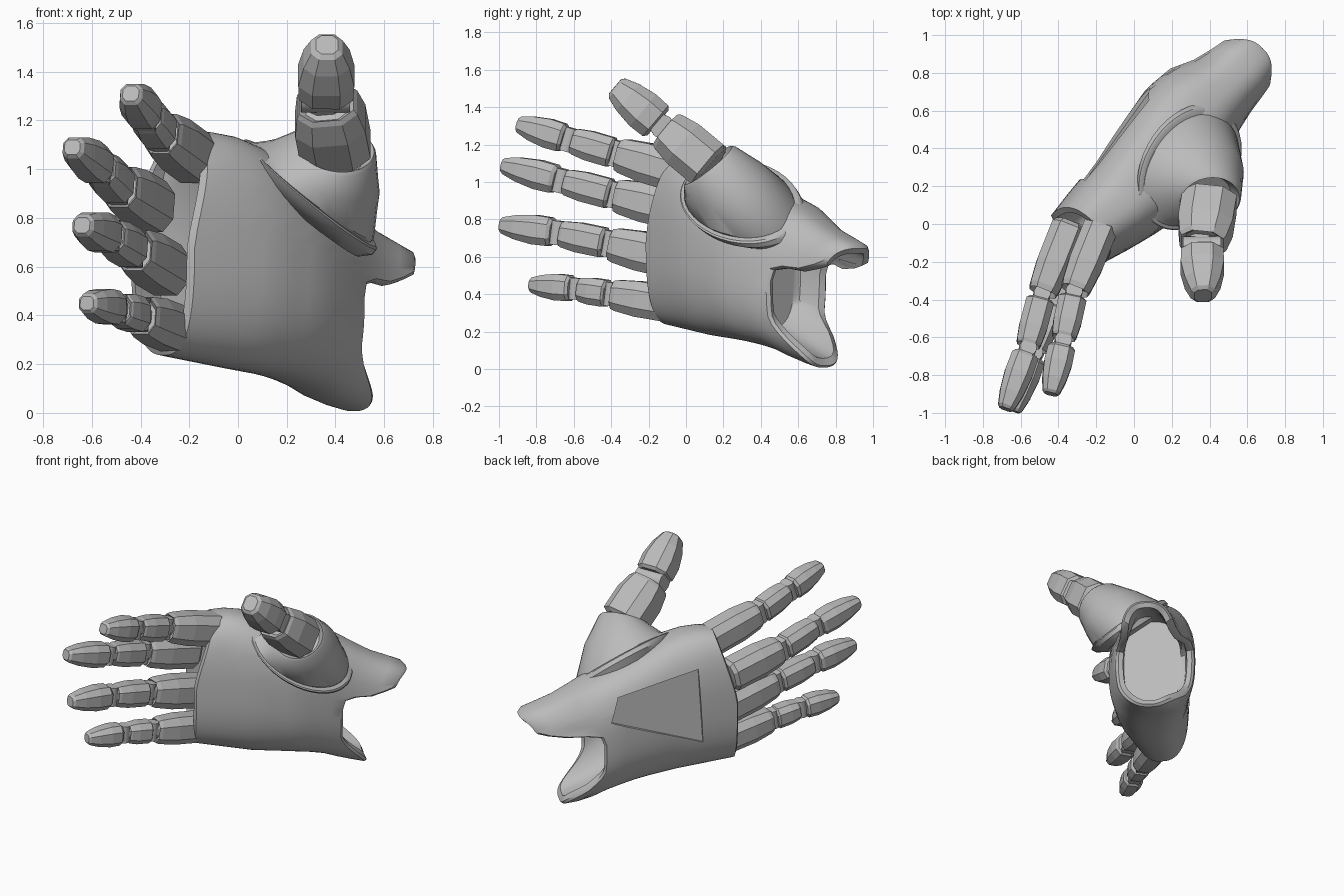
import bpy, bmesh, math
from mathutils import Vector

cube = bpy.data.objects.get("Cube")
if cube:
    bpy.data.objects.remove(cube, do_unlink=True)

grey = bpy.data.materials.new("plain_grey")
grey.use_nodes = True
grey.diffuse_color = (0.5, 0.5, 0.5, 1)
grey.node_tree.nodes["Principled BSDF"].inputs["Base Color"].default_value = (0.5, 0.5, 0.5, 1)


def loft(name, rings, smooth=0):
    """Closed solid skinned over rings of equal length."""
    bm = bmesh.new()
    rows = [[bm.verts.new(p) for p in ring] for ring in rings]
    n = len(rows[0])
    for a, b in zip(rows, rows[1:]):
        for i in range(n):
            bm.faces.new((a[i], a[(i + 1) % n], b[(i + 1) % n], b[i]))
    bm.faces.new(rows[0])
    bm.faces.new(rows[-1])
    bmesh.ops.recalc_face_normals(bm, faces=bm.faces[:])
    mesh = bpy.data.meshes.new(name)
    bm.to_mesh(mesh)
    bm.free()
    mesh.materials.append(grey)
    obj = bpy.data.objects.new(name, mesh)
    bpy.context.collection.objects.link(obj)
    if smooth:
        smooth_shade(obj, smooth)
    return obj


def smooth_shade(obj, angle):
    bpy.ops.object.select_all(action='DESELECT')
    obj.select_set(True)
    bpy.context.view_layer.objects.active = obj
    bpy.ops.object.shade_smooth_by_angle(angle=math.radians(angle))


# Hand frame: s runs from knuckles to wrist, t from the back to the palm side
def hand(s, t, z):
    r = math.sqrt(0.5)
    return Vector(((s + t) * r, (s - t) * r, z))


# Palm outline: s, back t, palm t, bottom z, top z
OUTLINE = [
    (-0.30, -0.34, 0.02, 0.24, 1.11),
    (-0.10, -0.365, 0.08, 0.21, 1.16),
    (0.10, -0.38, 0.13, 0.18, 1.13),
    (0.35, -0.425, 0.14, 0.15, 1.02),
    (0.55, -0.46, 0.10, 0.11, 0.94),
    (0.72, -0.45, 0.05, 0.04, 0.87),
    (0.88, -0.38, 0.02, 0.00, 0.77),
    (1.00, -0.37, 0.01, 0.09, 0.72),
    (1.14, -0.35, 0.00, 0.22, 0.66),
]
POWER = 0.77


def outline(s):
    s = min(max(s, OUTLINE[0][0]), OUTLINE[-1][0])
    for a, b in zip(OUTLINE, OUTLINE[1:]):
        if s <= b[0]:
            f = (s - a[0]) / (b[0] - a[0])
            return [p + (q - p) * f for p, q in zip(a, b)][1:]


def skin(s, ang, inset=0.0):
    back, front, low, high = outline(s)
    c, n = math.cos(ang), math.sin(ang)
    t = math.copysign(abs(c) ** POWER, c) * ((front - back) / 2 - inset)
    z = math.copysign(abs(n) ** POWER, n) * ((high - low) / 2 - inset)
    return hand(s, (back + front) / 2 + t, (low + high) / 2 + z)


def back_t(s, z):
    """Depth of the back surface at a given height."""
    back, front, low, high = outline(s)
    n = (abs(2 * z - low - high) / (high - low)) ** (1 / POWER)
    return (back + front) / 2 - (1 - n * n) ** (POWER / 2) * (front - back) / 2


def wrist_end(ang):
    """Cuff edge: broad flap above, narrower one below, notches at the sides."""
    c, n = math.cos(ang), math.sin(ang)
    start, stop, tip = (0.03, 0.5, 1.14 - 0.12 * c * c) if n > 0 else (0.35, 0.98, 0.87)
    k = min(max((abs(n) - start) / (stop - start), 0), 1)
    k = k * k * (3 - 2 * k)
    side = 0.65 + 0.035 * c
    return side + (tip - side) * k


def knuckle_end(ang):
    return -0.29 + 0.13 * max(math.sin(ang), 0)


ANGLES = [2 * math.pi * i / 64 for i in range(64)]


def palm_ring(f, inset=0.0):
    return [skin(knuckle_end(a) + (wrist_end(a) - knuckle_end(a)) * f, a, inset) for a in ANGLES]


# Palm shell, recessed at the knuckles and hollow at the wrist
rings = [[skin(-0.15, a, 0.05) for a in ANGLES], palm_ring(0, 0.03), palm_ring(0.012)]
rings += [palm_ring(i / 12) for i in range(1, 12)]
rings += [palm_ring(0.985), palm_ring(1, 0.015), palm_ring(0.985, 0.05), palm_ring(0.85, 0.06)]
rings.append([skin(0.47, a, 0.09) for a in ANGLES])
palm = loft("palm", rings)

# Sunken panel on the back of the hand
PANEL = [(-0.05, 0.43), (-0.02, 0.95), (0.52, 0.82), (0.57, 0.66)]
floor = [hand(s, back_t(s, z) + 0.012, z) for s, z in PANEL]
outer = [hand(s, -0.7, z) for s, z in PANEL]
cutter = loft("panel_cutter", [floor, outer])
cutter.hide_render = True
cut = palm.modifiers.new("panel", 'BOOLEAN')
cut.operation = 'DIFFERENCE'
cut.object = cutter
cut.solver = 'EXACT'
bpy.ops.object.select_all(action='DESELECT')
palm.select_set(True)
bpy.context.view_layer.objects.active = palm
bpy.ops.object.modifier_apply(modifier="panel")
bpy.data.objects.remove(cutter, do_unlink=True)
smooth_shade(palm, 35)


def frame(p0, p1, up):
    d = (p1 - p0).normalized()
    up = (up - d * up.dot(d)).normalized()
    return d, up, d.cross(up)


def segment(name, p0, p1, up, steps):
    """Chamfered eight-sided block; steps are (fraction, half width, half height)."""
    d, u, side = frame(p0, p1, up)
    shape = [(1, 0.5), (0.55, 1), (-0.55, 1), (-1, 0.5)]
    shape += [(-x, -y) for x, y in shape]
    return loft(name, [[p0.lerp(p1, f) + side * (x * w) + u * (y * h) for x, y in shape]
                       for f, w, h in steps])


def disc(centre, normal, up, w, h, sides):
    """Ellipse of half width w and half height h along up."""
    d, u, side = frame(centre, centre + normal, up)
    turns = [2 * math.pi * i / sides for i in range(sides)]
    return [centre + side * (math.cos(a) * w) + u * (math.sin(a) * h) for a in turns]


def cuff(w, h, taper):
    """Hollow-ended sleeve profile."""
    a, b = w * taper, h * taper
    return [(0, w * 0.8, h * 0.8), (0.06, w, h), (0.6, w, h), (0.93, a, b),
            (1, a * 0.9, b * 0.9), (0.93, a * 0.7, b * 0.7)]


def nail_end(w, h):
    """Tapered, blunt fingertip profile."""
    return [(0, w * 0.8, h * 0.8), (0.06, w * 0.97, h * 0.97), (0.35, w, h),
            (0.7, w * 0.85, h * 0.82), (0.95, w * 0.62, h * 0.56), (1, w * 0.45, h * 0.4)]


def hinge(name, centre, d, up, r, half):
    """Pin with a short link through it."""
    d, u, side = frame(centre, centre + d, up)
    loft(name + "_pin", [disc(centre + u * k, u, d, r, r, 12) for k in (-half, half)], 35)
    segment(name + "_link", centre - d * r * 1.7, centre + d * r * 1.7, up,
            [(0, r * 0.8, half * 0.7), (1, r * 0.8, half * 0.7)])


# Four fingers: base, two joints, tip and size
Z = Vector((0, 0, 1))
FINGERS = {
    "index": ((-0.17, 0.00, 1.04), (-0.32, -0.37, 1.15), (-0.38, -0.64, 1.23), (-0.44, -0.90, 1.31), 1.0),
    "middle": ((-0.34, 0.00, 0.84), (-0.49, -0.38, 0.93), (-0.57, -0.68, 1.01), (-0.68, -0.98, 1.09), 1.0),
    "ring": ((-0.28, -0.02, 0.58), (-0.43, -0.41, 0.67), (-0.535, -0.70, 0.73), (-0.64, -0.99, 0.77), 1.0),
    "little": ((-0.25, -0.05, 0.34), (-0.405, -0.40, 0.40), (-0.505, -0.60, 0.43), (-0.62, -0.83, 0.45), 0.9),
}
for name, (*points, k) in FINGERS.items():
    base, j1, j2, tip = map(Vector, points)
    d1, d2, d3 = (j1 - base).normalized(), (j2 - j1).normalized(), (tip - j2).normalized()
    segment(name + "_lower", base, j1 - d1 * 0.02, Z, cuff(0.093 * k, 0.106 * k, 0.87))
    segment(name + "_middle", j1 + d2 * 0.02, j2 - d2 * 0.04, Z, cuff(0.075 * k, 0.08 * k, 0.88))
    segment(name + "_tip", j2 + d3 * 0.01, tip, Z, nail_end(0.075 * k, 0.079 * k))
    hinge(name + "_knuckle", j1, d2, Z, 0.045 * k, 0.07 * k)
    hinge(name + "_joint", j2 - d3 * 0.015, d3, Z, 0.046 * k, 0.064 * k)

# Thumb: oval collar and flared base, turning from the palm corner to the thumb
root, neck = Vector((0.30, 0.29, 0.90)), Vector((0.40, 0.12, 1.09))
root_dir, neck_dir = Vector((0.65, -0.10, 0.75)), Vector((0.15, -0.62, 0.77))
LONG = Vector((0.66, 0.60, -0.49))


def flare(name, steps):
    """Oval shell between root and neck; steps are (fraction, half width, half length)."""
    loft(name, [disc(root + (neck - root) * f, root_dir.lerp(neck_dir, max(f, 0)), LONG, w, h, 40)
                for f, w, h in steps], 35)


flare("thumb_collar", [(-0.35, 0.24, 0.33), (-0.15, 0.29, 0.375), (-0.02, 0.295, 0.38),
                       (0.01, 0.285, 0.37), (0.01, 0.25, 0.33)])
flare("thumb_base", [(-0.2, 0.25, 0.33), (0.05, 0.265, 0.345), (0.5, 0.225, 0.26),
                     (0.95, 0.175, 0.175), (1, 0.16, 0.16), (0.85, 0.13, 0.13)])

# Thumb: lower part, hinge and tip
X = Vector((1, 0, 0))
knuckle, thumb_end = Vector((0.36, -0.12, 1.29)), Vector((0.365, -0.38, 1.51))
d = (knuckle - neck).normalized()
segment("thumb_lower", neck - d * 0.02, knuckle - d * 0.02, X, cuff(0.135, 0.145, 0.86))
d = (thumb_end - knuckle).normalized()
hinge("thumb_joint", knuckle + d * 0.01, d, X, 0.065, 0.10)
segment("thumb_tip", knuckle + d * 0.04, thumb_end, X, nail_end(0.11, 0.115))
